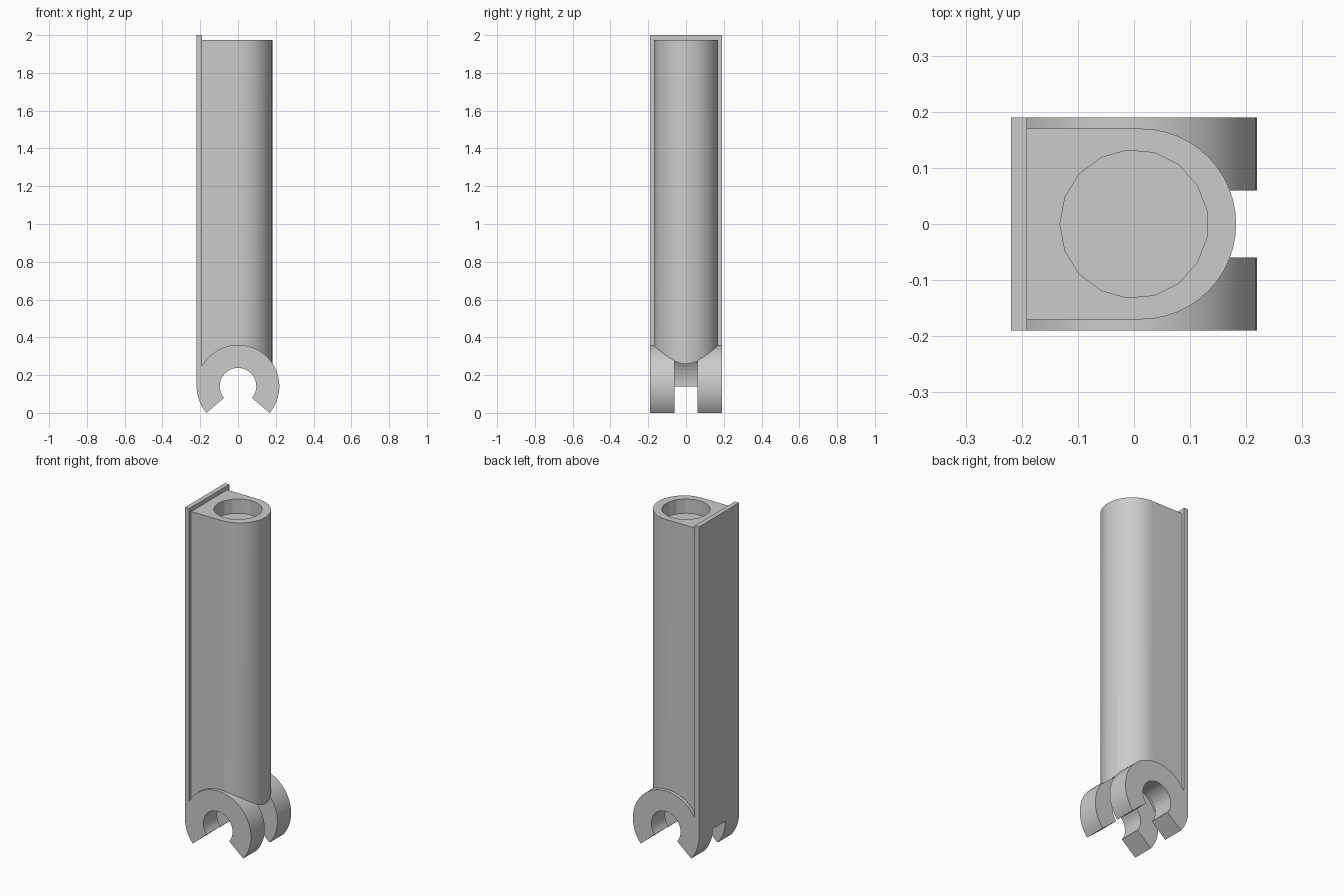
import bpy
import bmesh
from math import sin, cos, pi, radians

cube = bpy.data.objects.get("Cube")
if cube:
    bpy.data.objects.remove(cube, do_unlink=True)

GREY = (0.6, 0.6, 0.6, 1.0)
grey = bpy.data.materials.new("plain_grey")
grey.use_nodes = True
grey.diffuse_color = GREY
grey.node_tree.nodes["Principled BSDF"].inputs["Base Color"].default_value = GREY

CLIP_Z = 0.141      # height of the clip axis
OUTER = 0.219       # outer clip radius
INNER = 0.097       # clip bore radius


def arc(cx, cy, r, start, end, steps):
    """Points along an arc, angles in degrees."""
    angles = [radians(start + (end - start) * i / steps) for i in range(steps + 1)]
    return [(cx + r * cos(a), cy + r * sin(a)) for a in angles]


def extrude(name, points, low, high, axis="Z"):
    """Extrude a flat outline along z, or an x-z outline along y."""
    def place(p, d):
        return (p[0], p[1], d) if axis == "Z" else (p[0], d, p[1])
    bm = bmesh.new()
    face = bm.faces.new([bm.verts.new(place(p, low)) for p in points])
    moved = bmesh.ops.extrude_face_region(bm, geom=[face])["geom"]
    offset = (0, 0, high - low) if axis == "Z" else (0, high - low, 0)
    bmesh.ops.translate(bm, vec=offset,
                        verts=[v for v in moved if isinstance(v, bmesh.types.BMVert)])
    bmesh.ops.recalc_face_normals(bm, faces=bm.faces)
    mesh = bpy.data.meshes.new(name)
    bm.to_mesh(mesh)
    bm.free()
    mesh.materials.append(grey)
    obj = bpy.data.objects.new(name, mesh)
    bpy.context.collection.objects.link(obj)
    return obj


def cut(obj, cutter):
    mod = obj.modifiers.new("cut", "BOOLEAN")
    mod.operation = "DIFFERENCE"
    mod.solver = "EXACT"
    mod.object = cutter
    cutter.hide_render = True
    cutter.hide_set(True)


def smooth(obj):
    bpy.ops.object.select_all(action="DESELECT")
    obj.select_set(True)
    bpy.context.view_layer.objects.active = obj
    bpy.ops.object.shade_smooth_by_angle(angle=radians(30))


# Long sleeve with a round front and flat sides
outline = [(-0.195, -0.17)] + arc(0.012, 0, 0.17, -90, 90, 24) + [(-0.195, 0.17)]
sleeve = extrude("sleeve", outline, CLIP_Z, 1.975)

# Wide backing plate
plate_outline = [(-OUTER, -0.19), (-0.191, -0.19), (-0.191, 0.19), (-OUTER, 0.19)]
plate = extrude("backing_plate", plate_outline, CLIP_Z, 2.0)

# Shallow round socket in the top
socket = extrude("socket_cutter", arc(0, 0, 0.132, 180, 540, 17)[:-1], 1.89, 2.1)
cut(sleeve, socket)

# Round clearance across the bottom
clearance = extrude("clearance_cutter", arc(0, CLIP_Z, OUTER - 0.002, 0, 360, 64)[:-1],
                    -0.3, 0.3, "Y")
cut(sleeve, clearance)
cut(plate, clearance)

# Two open snap clips with a gap between them
clip_outline = (arc(0, CLIP_Z, OUTER, -40, 220, 44)
                + arc(0, CLIP_Z, INNER, 220, -40, 28))
for name, low, high in (("front_clip", -0.19, -0.06), ("back_clip", 0.06, 0.19)):
    smooth(extrude(name, clip_outline, low, high, "Y"))

smooth(sleeve)
smooth(plate)
